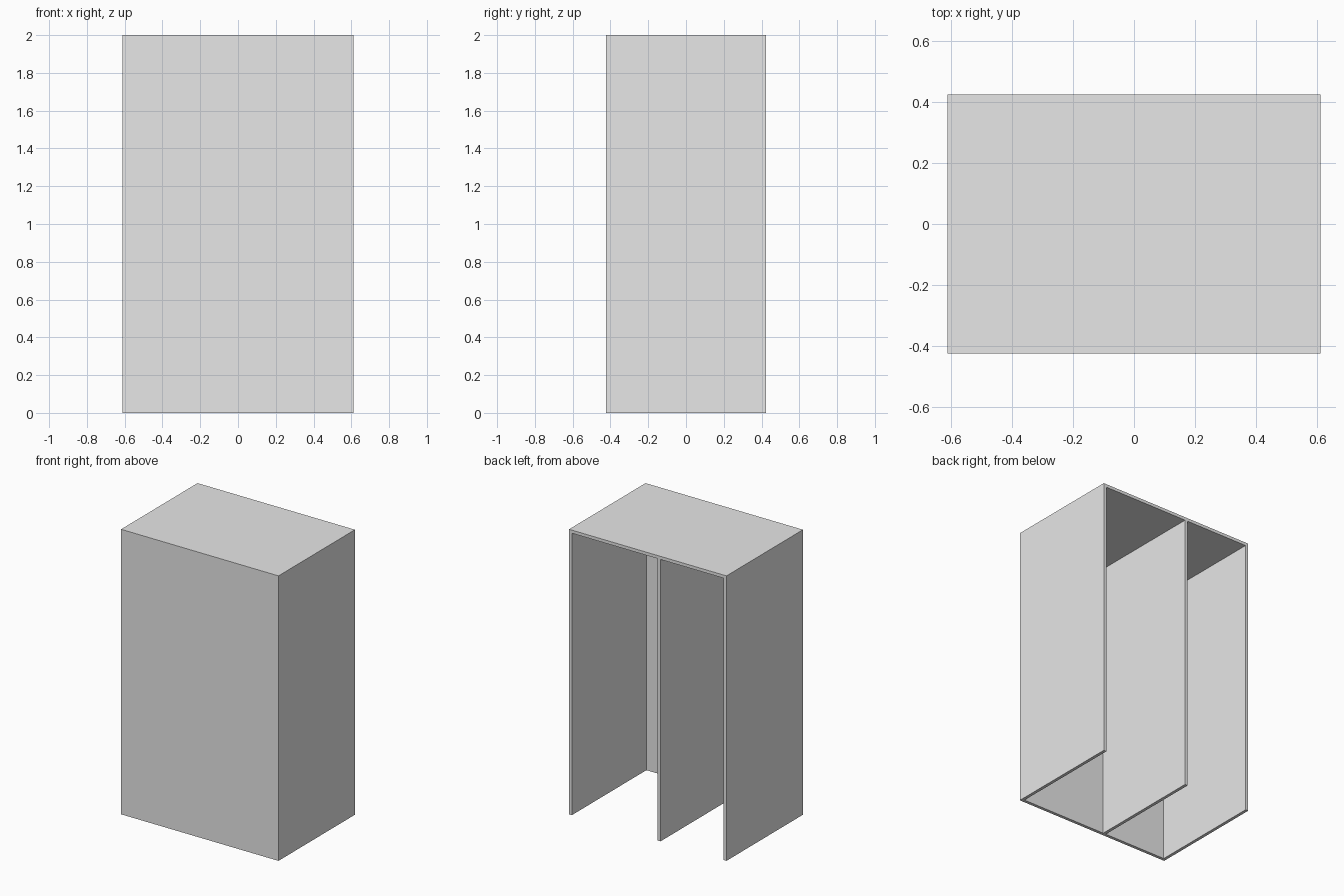
import bpy
import bmesh
from mathutils import Matrix, Vector

cube = bpy.data.objects.get("Cube")
if cube:
    bpy.data.objects.remove(cube, do_unlink=True)

# Overall size, board thickness and divider position
WIDTH, DEPTH, HEIGHT = 1.222, 0.848, 2.0
BOARD = 0.022
DIVIDER_X = -0.088

grey = bpy.data.materials.new("plain_grey")
grey.use_nodes = True
colour = (0.8, 0.8, 0.8, 1)
grey.diffuse_color = colour
grey.node_tree.nodes["Principled BSDF"].inputs["Base Color"].default_value = colour


def board(name, low, high):
    """Add a flat board spanning two opposite corners."""
    low, high = Vector(low), Vector(high)
    bm = bmesh.new()
    bmesh.ops.create_cube(
        bm, size=1,
        matrix=Matrix.Translation((low + high) / 2) @ Matrix.Diagonal((high - low).to_4d()))
    mesh = bpy.data.meshes.new(name)
    bm.to_mesh(mesh)
    bm.free()
    mesh.materials.append(grey)
    obj = bpy.data.objects.new(name, mesh)
    bpy.context.collection.objects.link(obj)
    return obj


x, y = WIDTH / 2, DEPTH / 2
under_top = HEIGHT - BOARD

# Top and front close the cabinet; back and underside stay open
board("top_panel", (-x, -y, under_top), (x, y, HEIGHT))
board("front_panel", (-x, -y, 0), (x, -y + BOARD, under_top))

# Upright boards run from the front panel to the open back
uprights = {
    "right_side_panel": -x + BOARD / 2,
    "divider_panel": DIVIDER_X,
    "left_side_panel": x - BOARD / 2,
}
for name, centre in uprights.items():
    board(name, (centre - BOARD / 2, -y + BOARD, 0), (centre + BOARD / 2, y, under_top))
